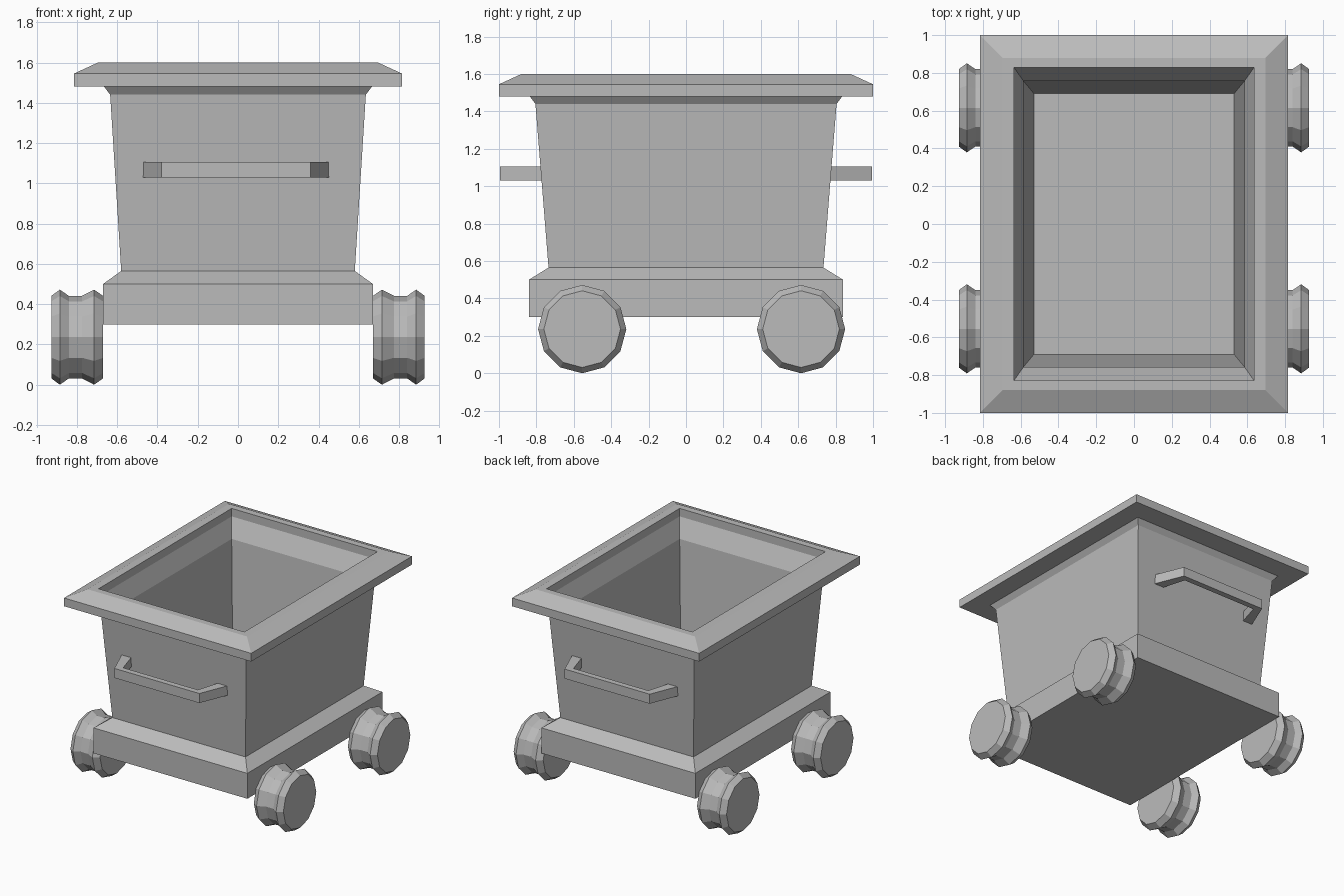
import bpy, bmesh, math

if "Cube" in bpy.data.objects:
    bpy.data.objects.remove(bpy.data.objects["Cube"], do_unlink=True)

# Single plain grey
grey = bpy.data.materials.new("plain_grey")
grey.use_nodes = True
colour = (0.5, 0.5, 0.5, 1)
grey.diffuse_color = colour
grey.node_tree.nodes["Principled BSDF"].inputs["Base Color"].default_value = colour


def loft(name, rings):
    """Skin a list of equal-length point rings and cap both ends."""
    bm = bmesh.new()
    loops = [[bm.verts.new(p) for p in ring] for ring in rings]
    n = len(loops[0])
    for a, b in zip(loops, loops[1:]):
        for i in range(n):
            j = (i + 1) % n
            bm.faces.new((a[i], a[j], b[j], b[i]))
    bm.faces.new(loops[0][::-1])
    bm.faces.new(loops[-1])
    bmesh.ops.recalc_face_normals(bm, faces=bm.faces)
    mesh = bpy.data.meshes.new(name)
    bm.to_mesh(mesh)
    bm.free()
    mesh.materials.append(grey)
    ob = bpy.data.objects.new(name, mesh)
    bpy.context.collection.objects.link(ob)
    return ob


def rectangle(x, y, z):
    return [(-x, -y, z), (x, -y, z), (x, y, z), (-x, y, z)]


# Chassis: box with a sloped top edge
loft("chassis", [rectangle(*r) for r in (
    (0.67, 0.84, 0.30), (0.67, 0.84, 0.50), (0.58, 0.735, 0.565))])

# Tub: outer wall, flared neck, rim, then down the inside to the floor
loft("tub", [rectangle(*r) for r in (
    (0.58, 0.735, 0.565), (0.635, 0.805, 1.44), (0.665, 0.835, 1.48),
    (0.815, 1.0, 1.48), (0.815, 1.0, 1.545), (0.695, 0.88, 1.60),
    (0.635, 0.828, 1.60), (0.635, 0.828, 1.537), (0.585, 0.757, 1.40),
    (0.53, 0.69, 0.575))])

# Wheels: twelve-sided with a groove around the tread
wheel_profile = ((0.67, 0.205), (0.715, 0.236), (0.775, 0.205),
                 (0.84, 0.205), (0.885, 0.236), (0.927, 0.205))


def wheel(name, side, y):
    rings = []
    for x, r in wheel_profile:
        angles = [math.tau * i / 12 for i in range(12)]
        rings.append([(side * x, y + r * math.sin(a), 0.236 + r * math.cos(a))
                      for a in angles])
    loft(name, rings)


for side, side_name in ((1, "left"), (-1, "right")):
    for y, end_name in ((-0.555, "front"), (0.615, "back")):
        wheel(f"{end_name}_{side_name}_wheel", side, y)

# Handles: flat bar with splayed legs, one at each end
half = ((0.385, 0.75), (0.325, 0.95), (0.37, 0.995), (0.47, 0.75))


def handle(name, direction):
    # Cross-section rings swept from one leg to the other
    inner, outer = half[:2], half[:1:-1]
    pairs = list(zip(inner, outer))
    path = [(p, q, -1) for p, q in pairs] + [(p, q, 1) for p, q in pairs[::-1]]
    rings = []
    for (xi, yi), (xo, yo), s in path:
        i, o = (s * xi - 0.01, direction * yi), (s * xo - 0.01, direction * yo)
        rings.append([(*i, 1.03), (*o, 1.03), (*o, 1.105), (*i, 1.105)])
    loft(name, rings)


handle("front_handle", -1)
handle("back_handle", 1)
